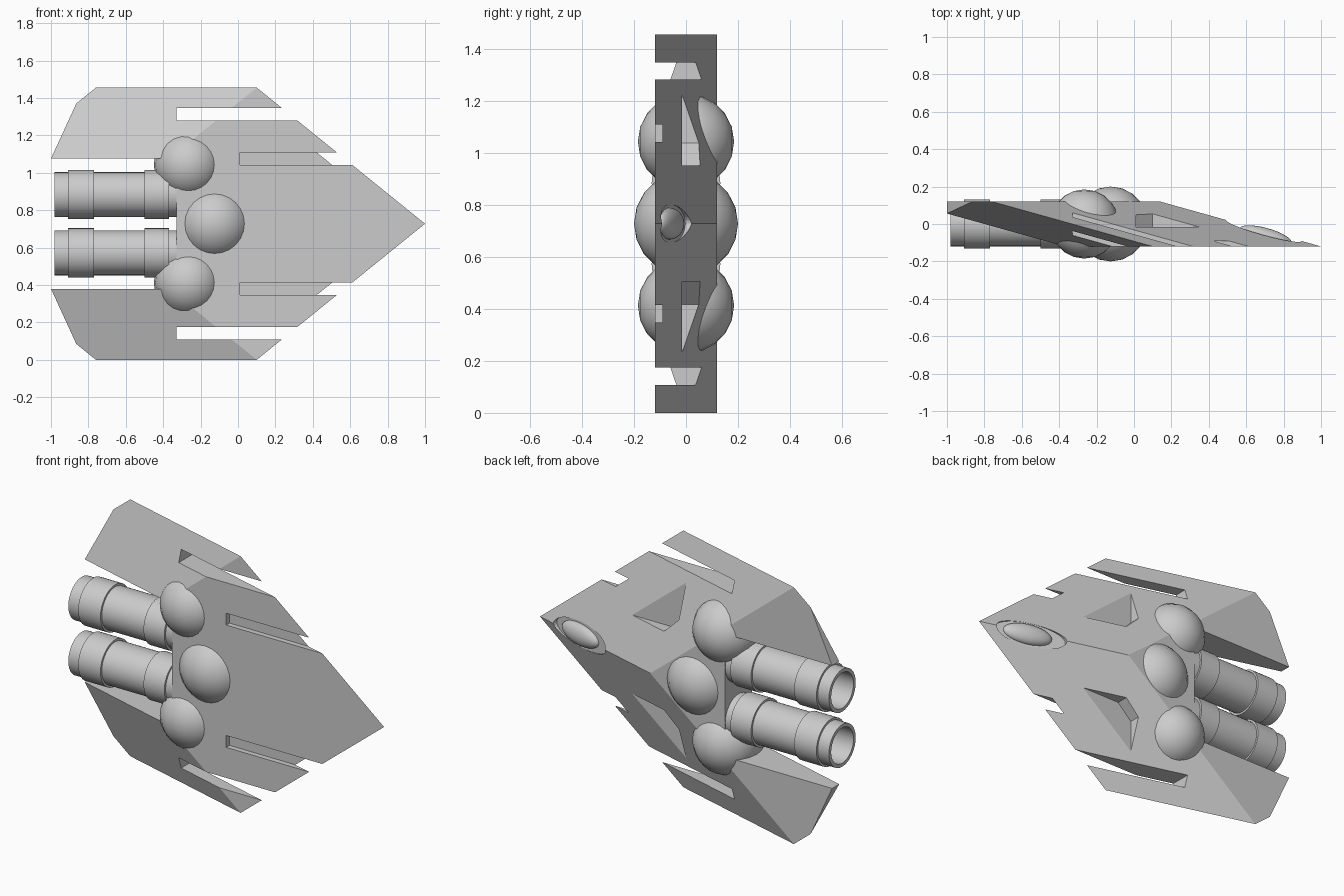
import bpy, bmesh, math
from mathutils import Matrix, Vector

if "Cube" in bpy.data.objects:
    bpy.data.objects.remove(bpy.data.objects["Cube"], do_unlink=True)

MID = 0.7275          # height of the symmetry plane
HALF = 0.12           # half thickness of the hull
SLOPE_X, SLOPE_Z = 0.279, 0.345

grey = bpy.data.materials.new("hull_grey")
grey.use_nodes = True
colour = (0.6, 0.6, 0.6, 1)
grey.diffuse_color = colour
grey.node_tree.nodes["Principled BSDF"].inputs["Base Color"].default_value = colour


def make(name, bm):
    bmesh.ops.recalc_face_normals(bm, faces=bm.faces)
    mesh = bpy.data.meshes.new(name)
    bm.to_mesh(mesh)
    bm.free()
    obj = bpy.data.objects.new(name, mesh)
    bpy.context.collection.objects.link(obj)
    mesh.materials.append(grey)
    return obj


def activate(obj):
    bpy.ops.object.select_all(action='DESELECT')
    obj.select_set(True)
    bpy.context.view_layer.objects.active = obj


def smooth(obj):
    activate(obj)
    bpy.ops.object.shade_smooth_by_angle(angle=math.radians(35))


def cut(target, bm):
    cutter = make("cutter", bm)
    cutter.hide_render = True
    mod = target.modifiers.new("cut", 'BOOLEAN')
    mod.operation, mod.solver, mod.object = 'DIFFERENCE', 'EXACT', cutter
    activate(target)
    bpy.ops.object.modifier_apply(modifier=mod.name)
    bpy.data.objects.remove(cutter, do_unlink=True)


def prism(outline, y0, y1, side=1):
    """Outline of (x, offset from the symmetry plane), extruded along y."""
    bm = bmesh.new()
    face = bm.faces.new([bm.verts.new((x, y0, MID + side * h)) for x, h in outline])
    new = bmesh.ops.extrude_face_region(bm, geom=[face])["geom"]
    bmesh.ops.translate(bm, vec=(0, y1 - y0, 0),
                        verts=[v for v in new if isinstance(v, bmesh.types.BMVert)])
    return bm


def box(x0, x1, h0, h1, y0, y1, side=1):
    return prism([(x0, h0), (x1, h0), (x1, h1), (x0, h1)], y0, y1, side)


def slice_off(bm, point, normal):
    geom = bm.verts[:] + bm.edges[:] + bm.faces[:]
    bmesh.ops.bisect_plane(bm, geom=geom, plane_co=point, plane_no=normal, clear_outer=True)
    bmesh.ops.holes_fill(bm, edges=[e for e in bm.edges if e.is_boundary])


# Hull: a slab sliced to knife-edged wings and a sloping nose
bm = box(-1.5, 1.5, -1, 1, -HALF, HALF)
for s in (1, -1):
    tip = Vector((-0.76, HALF, MID + s * MID))
    slice_off(bm, tip, (SLOPE_X, 1, s * SLOPE_Z))
    slice_off(bm, tip, (-SLOPE_X, -1, s * SLOPE_Z))
    slice_off(bm, (-1, 0, MID + s * 0.348), (-0.305, 0, s * 0.14))
hull = make("hull", bm)

# Engine bay, wing slots, belly grooves and back pockets
cut(hull, box(-1.4, -0.33, -0.348, 0.348, -0.3, 0.3))
for s in (1, -1):
    cut(hull, box(-0.33, 0.6, 0.553, 0.62, -0.3, 0.3, s))
    cut(hull, box(0.01, 0.8, 0.313, 0.38, -0.3, -0.09, s))
    cut(hull, prism([(0.01, 0.5), (0.01, 0.31), (0.1, 0.223), (0.5, 0.223)],
                    -0.015, 0.3, s))

# Cockpit: an oval recess along the nose ridge with a low canopy in it
tilt = math.atan(SLOPE_X)
c, n = math.cos(tilt), math.sin(tilt)
basis = Matrix(((c, 0, n, 0), (-n, 0, c, 0), (0, -1, 0, 0), (0, 0, 0, 1)))


def on_ridge(x, depth):
    y = HALF - SLOPE_X * (x + 0.76) + SLOPE_Z * MID
    return Matrix.Translation((x - n * depth, y - c * depth, MID)) @ basis


bm = bmesh.new()
bmesh.ops.create_cone(bm, cap_ends=True, segments=40, radius1=1, radius2=1, depth=1,
                      matrix=on_ridge(0.695, -0.075) @ Matrix.Diagonal((0.21, 0.073, 0.2, 1)))
cut(hull, bm)

bm = bmesh.new()
bmesh.ops.create_uvsphere(bm, u_segments=32, v_segments=16, radius=1,
                          matrix=on_ridge(0.71, 0.025) @ Matrix.Diagonal((0.145, 0.061, 0.042, 1)))
smooth(make("canopy", bm))

# Round domes that bulge through both faces of the hull
for name, x, h, r in (("centre_dome", -0.125, 0, 0.2),
                      ("upper_dome", -0.265, 0.315, 0.185),
                      ("lower_dome", -0.265, -0.315, 0.185)):
    bm = bmesh.new()
    bmesh.ops.create_uvsphere(bm, u_segments=24, v_segments=10, radius=r,
                              matrix=Matrix.Translation((x, 0, MID + h))
                              @ Matrix.Rotation(math.pi / 2, 4, 'X'))
    smooth(make(name, bm))

# Hollow engines with two raised collars, turned from a profile
thin, wide, bore = 0.12, 0.132, 0.1
profile = [(-0.5, 0), (-0.5, bore), (-0.98, bore), (-0.98, thin), (-0.91, thin),
           (-0.91, wide), (-0.77, wide), (-0.77, thin), (-0.5, thin), (-0.5, wide),
           (-0.37, wide), (-0.37, thin), (-0.3, thin), (-0.3, 0)]
for name, s in (("upper_engine", 1), ("lower_engine", -1)):
    bm = bmesh.new()
    verts = [bm.verts.new((x, 0, r)) for x, r in profile]
    edges = [bm.edges.new(pair) for pair in zip(verts, verts[1:])]
    bmesh.ops.spin(bm, geom=verts + edges, cent=(0, 0, 0), axis=(1, 0, 0),
                   angle=math.tau, steps=32)
    bmesh.ops.remove_doubles(bm, verts=bm.verts, dist=0.0005)
    bmesh.ops.translate(bm, vec=(0, 0, MID + s * 0.156), verts=bm.verts)
    smooth(make(name, bm))
